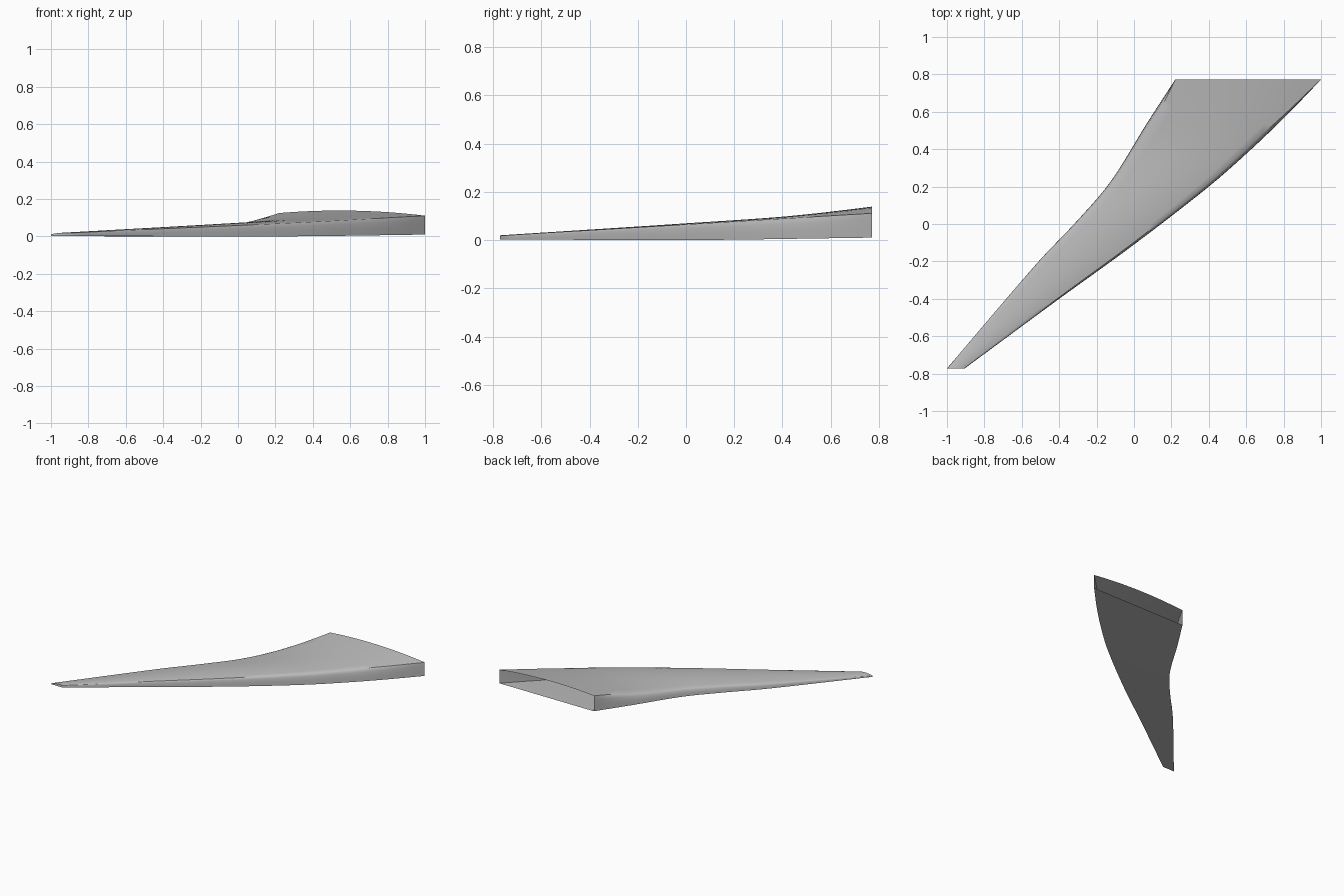
import bpy, bmesh

cube = bpy.data.objects.get("Cube")
if cube:
    bpy.data.objects.remove(cube, do_unlink=True)


def curve(points, y):
    """Smooth curve through (y, value) points."""
    n = len(points)

    def slope(i):
        a, b = points[max(i - 1, 0)], points[min(i + 1, n - 1)]
        return (b[1] - a[1]) / (b[0] - a[0])

    i = max(k for k in range(n - 1) if k == 0 or y >= points[k][0])
    (y0, v0), (y1, v1) = points[i], points[i + 1]
    d = y1 - y0
    t = (y - y0) / d
    return ((2*t**3 - 3*t**2 + 1) * v0 + (t**3 - 2*t**2 + t) * d * slope(i)
            + (3*t**2 - 2*t**3) * v1 + (t**3 - t**2) * d * slope(i + 1))


# Plan outline and edge heights along the span
HALF = 0.772
trailing_x = [(-HALF, -1), (-0.2, -0.51), (0, -0.32), (0.22, -0.13), (0.54, 0.07), (HALF, 0.22)]
leading_x = [(-HALF, -0.905), (-0.4, -0.4), (-0.11, 0), (0.2, 0.4), (0.375, 0.6), (0.565, 0.8), (HALF, 1)]
trailing_z = [(-HALF, 0.012), (-0.2, 0.037), (0, 0.047), (0.27, 0.06), (0.44, 0.075), (HALF, 0.125)]
leading_z = [(-HALF, 0.018), (HALF, 0.111)]
bottom_z = [(-HALF, 0.003), (0, 0), (HALF, 0.01)]

SECTIONS, TOP_STEPS = 32, 12
# Rounded shoulder: (share of inset, share of height)
SHOULDER = [(0, 0), (0.08, 0.4), (0.3, 0.75), (0.6, 0.92), (1, 1)]


def section(y):
    """Open root profile: leading wall, cambered top, trailing wall."""
    xt, xl = curve(trailing_x, y), curve(leading_x, y)
    zt, zl, zb = curve(trailing_z, y), curve(leading_z, y), curve(bottom_z, y)
    span = (y + HALF) / (2 * HALF)
    fade = min(1, (1 - span) * 5)          # shoulders turn square at the root
    inset_l, inset_t = 0.3 * (zl - zb) * fade, 0.5 * (zt - zb) * fade
    lead = [(xl - a * inset_l, zb + b * (zl - zb)) for a, b in SHOULDER]
    trail = [(xt + a * inset_t, zb + b * (zt - zb)) for a, b in reversed(SHOULDER)]
    (x0, z0), (x1, z1) = lead[-1], trail[0]
    camber = 0.004 + 0.016 * span
    top = []
    for i in range(1, TOP_STEPS):
        t = i / TOP_STEPS
        top.append((x0 + (x1 - x0) * t, z0 + (z1 - z0) * t + camber * 4 * t * (1 - t)))
    return [(x, y, z) for x, z in lead + top + trail]


# Loft the hollow wing skin
bm = bmesh.new()
rings = [[bm.verts.new(p) for p in section(-HALF + 2 * HALF * i / SECTIONS)]
         for i in range(SECTIONS + 1)]
for a, b in zip(rings, rings[1:]):
    for i in range(len(a)):
        j = (i + 1) % len(a)
        bm.faces.new((a[i], a[j], b[j], b[i]))
# Closed tip, open root
bm.faces.new(rings[0])
bmesh.ops.recalc_face_normals(bm, faces=bm.faces)
# Root end is open, so make sure the skin faces outward
top_face = max(bm.faces, key=lambda f: f.calc_center_median().z)
if top_face.normal.z < 0:
    bmesh.ops.reverse_faces(bm, faces=bm.faces)

mesh = bpy.data.meshes.new("wing_skin")
bm.to_mesh(mesh)
bm.free()
wing = bpy.data.objects.new("wing_skin", mesh)
bpy.context.collection.objects.link(wing)

# Plain grey finish
grey = bpy.data.materials.new("light_grey")
grey.use_nodes = True
color = (0.5, 0.5, 0.5, 1)
grey.diffuse_color = color
grey.node_tree.nodes["Principled BSDF"].inputs["Base Color"].default_value = color
mesh.materials.append(grey)

bpy.ops.object.select_all(action='DESELECT')
wing.select_set(True)
bpy.context.view_layer.objects.active = wing
bpy.ops.object.shade_smooth_by_angle(angle=0.7)
